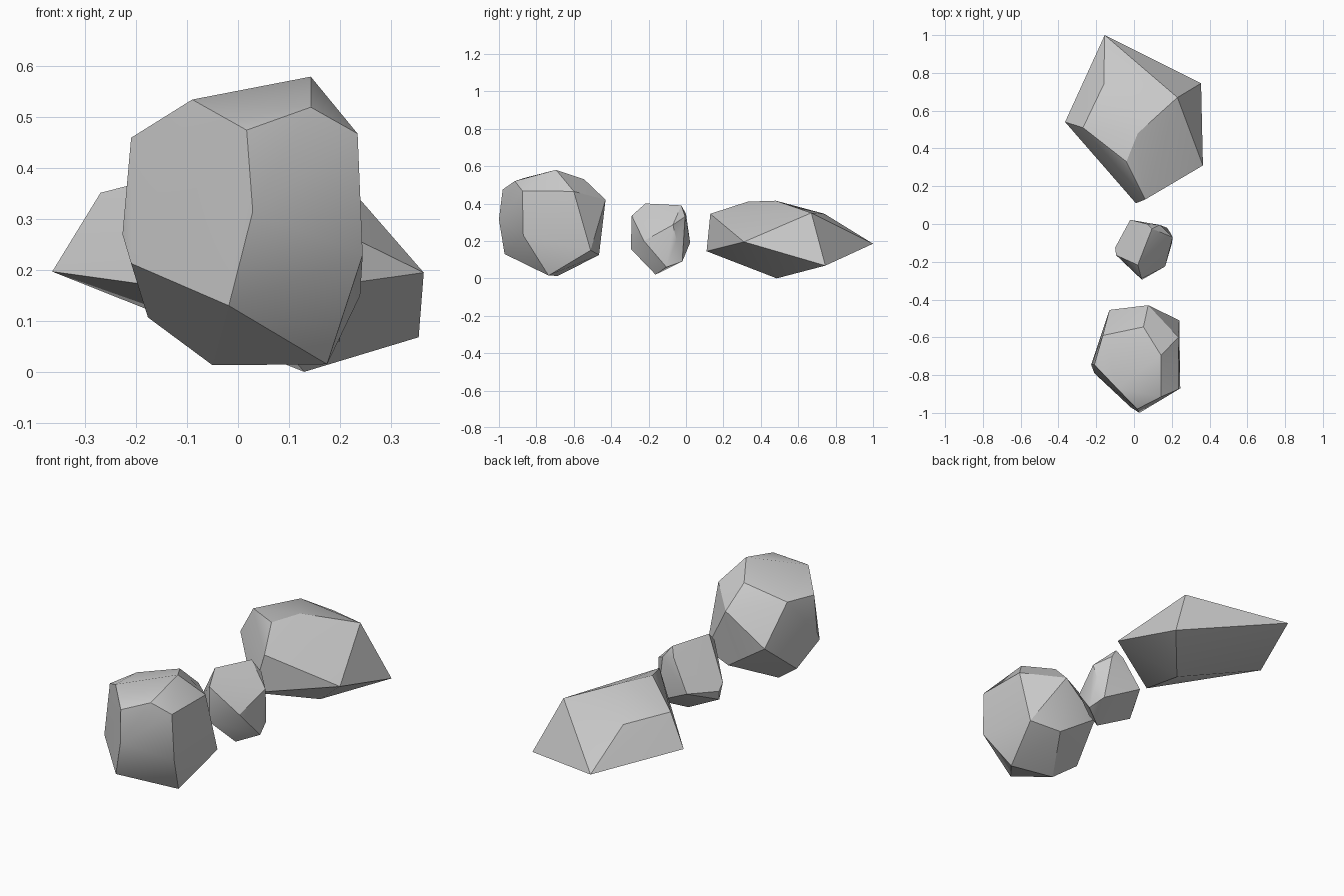
import bpy, bmesh, math


def rock(name, corners):
    """Chipped stone: convex hull around its corner points."""
    bm = bmesh.new()
    for c in corners:
        bm.verts.new(c)
    hull = bmesh.ops.convex_hull(bm, input=bm.verts[:])
    loose = [v for v in bm.verts if not v.link_faces]
    bmesh.ops.delete(bm, geom=loose, context='VERTS')
    bmesh.ops.dissolve_limit(bm, angle_limit=math.radians(2),
                             verts=bm.verts[:], edges=bm.edges[:])
    bmesh.ops.recalc_face_normals(bm, faces=bm.faces[:])
    mesh = bpy.data.meshes.new(name)
    bm.to_mesh(mesh)
    bm.free()
    ob = bpy.data.objects.new(name, mesh)
    bpy.context.collection.objects.link(ob)
    bpy.ops.object.select_all(action='DESELECT')
    ob.select_set(True)
    bpy.context.view_layer.objects.active = ob
    bpy.ops.object.shade_smooth_by_angle(angle=math.radians(30))
    return ob


# Tall boulder at the front
rock("tall_rock", [
    (.143, -.695, .58), (.143, -.915, .52), (.05, -.545, .53),
    (-.09, -.87, .535), (-.165, -.59, .47), (-.21, -.745, .46),
    (.017, -.98, .475), (.235, -.875, .468), (.235, -.60, .465),
    (.029, -1.0, .315), (-.018, -.97, .13), (.245, -.87, .23),
    (-.227, -.745, .27), (-.21, -.79, .213), (-.177, -.65, .107),
    (.075, -.43, .42), (-.13, -.455, .27), (.085, -.465, .125),
    (.24, -.51, .15), (.175, -.735, .015), (-.05, -.685, .013)])

# Small stone in the middle
rock("small_rock", [
    (.02, -.217, .40), (.095, -.025, .39), (.07, 0, .345),
    (.137, -.005, .33), (.205, -.07, .286), (.195, -.05, .205),
    (-.02, .022, .19), (-.1, -.125, .17), (-.095, -.165, .2),
    (-.092, -.14, .12), (.04, -.29, .335), (.042, -.295, .157),
    (.165, -.225, .2), (.2, -.105, .06), (.175, -.02, .09),
    (.1, -.163, .02)])

# Wide low boulder at the back
rock("wide_rock", [
    (-.155, 1.0, .185), (.355, .745, .068), (.23, .67, .35),
    (.365, .31, .195), (.06, .13, .345), (.01, .11, .145),
    (-.04, .33, .41), (.02, .48, .415), (-.27, .51, .352),
    (-.365, .54, .197), (-.16, .74, .345), (.13, .485, 0)])
